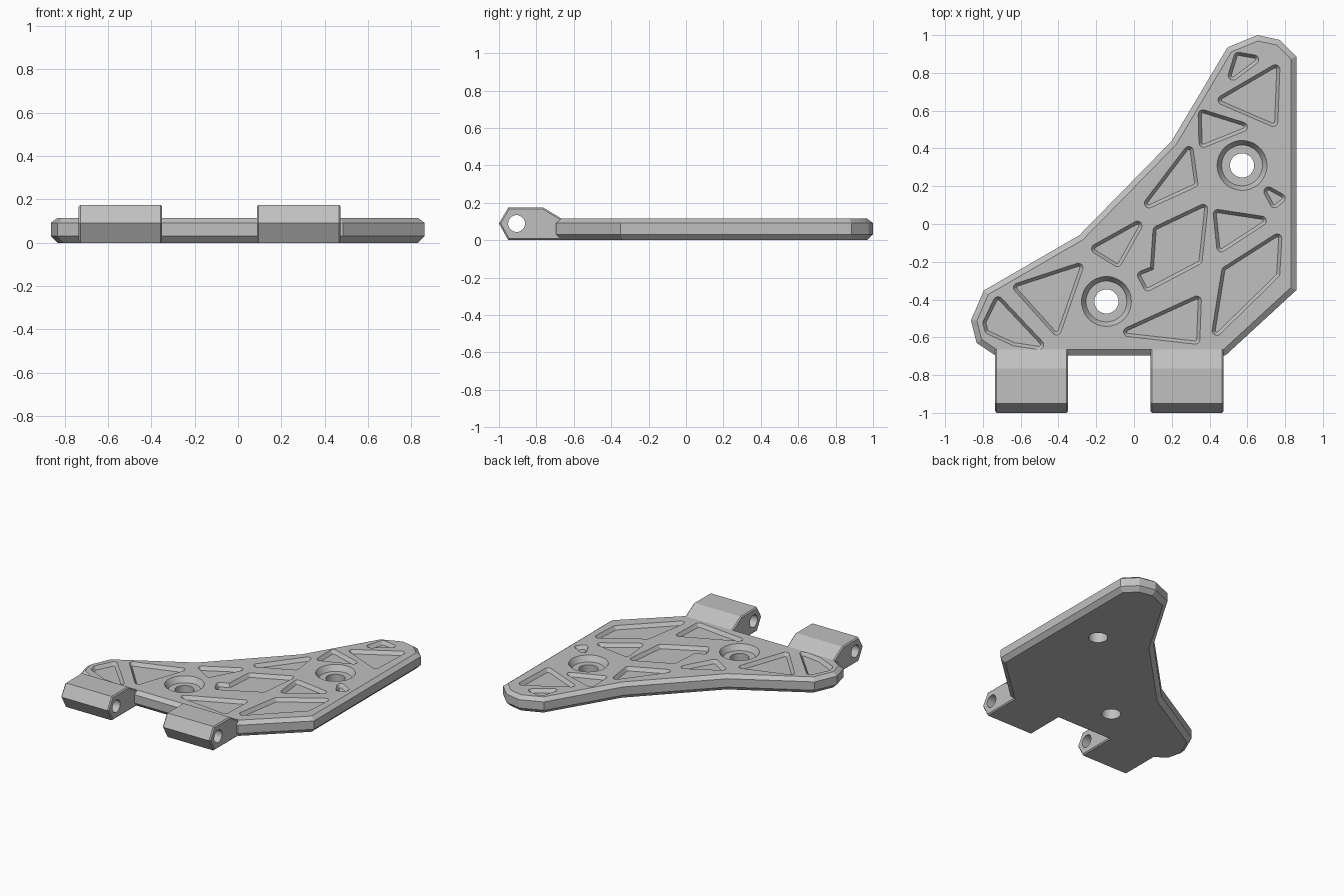
import bpy, bmesh, math
from mathutils import Vector

if "Cube" in bpy.data.objects:
    bpy.data.objects.remove(bpy.data.objects["Cube"])

TOP = 0.115
grey = bpy.data.materials.new("neutral grey")
grey.diffuse_color = (0.53, 0.53, 0.53, 1)
grey.use_nodes = True
grey.node_tree.nodes["Principled BSDF"].inputs["Base Color"].default_value = grey.diffuse_color


def ccw(pts):
    pts = [Vector(p) for p in pts]
    area = sum(a.cross(b) for a, b in zip(pts, pts[1:] + pts[:1]))
    return pts if area > 0 else pts[::-1]


def corners(pts):
    """Each point with the outward normals of its two edges (ccw polygon)."""
    n = len(pts)
    for i, p in enumerate(pts):
        a, b = (p - pts[i - 1]).normalized(), (pts[(i + 1) % n] - p).normalized()
        yield p, Vector((a.y, -a.x)), Vector((b.y, -b.x))


def offset(pts, d):
    return [p + (m + n) * d / (1 + m.dot(n)) for p, m, n in corners(pts)]


def arc_centres(pts, r):
    """Corner arc centres so that the rounded tips land on pts."""
    out = []
    for p, m, n in corners(pts):
        convex = m.cross(n) > 0
        out.append(p - ((m + n).normalized() * r if convex else (m + n) * r / (1 + m.dot(n))))
    return out


def rounded(centres, r, steps=8):
    out = []
    for p, m, n in corners(centres):
        if m.cross(n) > 0:
            a0, turn = math.atan2(m.y, m.x), math.acos(max(-1, min(1, m.dot(n))))
            for k in range(steps + 1):
                a = a0 + turn * k / steps
                out.append(p + Vector((math.cos(a), math.sin(a))) * r)
        else:
            out.append(p + (m + n) * r / (1 + m.dot(n)))
    return out


def circle(c, r, n=48):
    return [Vector((c[0] + r * math.cos(2 * math.pi * i / n),
                    c[1] + r * math.sin(2 * math.pi * i / n))) for i in range(n)]


def loft(bm, rings, axis="z"):
    """Capped skin through (outline, height) rings stacked along an axis."""
    loops = []
    for pts, h in rings:
        loops.append([bm.verts.new((p.x, p.y, h) if axis == "z" else (h, p.x, p.y)) for p in pts])
    n = len(loops[0])
    for lo, hi in zip(loops, loops[1:]):
        for i in range(n):
            j = (i + 1) % n
            bm.faces.new((lo[i], lo[j], hi[j], hi[i]))
    bm.faces.new(loops[0][::-1])
    bm.faces.new(loops[-1])


def make(name, bm):
    bmesh.ops.recalc_face_normals(bm, faces=bm.faces[:])
    me = bpy.data.meshes.new(name)
    bm.to_mesh(me)
    bm.free()
    me.materials.append(grey)
    ob = bpy.data.objects.new(name, me)
    bpy.context.collection.objects.link(ob)
    return ob


def cut(ob, cutter):
    """Subtract the cutter, bake the result, smooth the round walls."""
    mod = ob.modifiers.new("cut", "BOOLEAN")
    mod.operation, mod.solver, mod.object = "DIFFERENCE", "EXACT", cutter
    bpy.ops.object.select_all(action="DESELECT")
    bpy.context.view_layer.objects.active = ob
    ob.select_set(True)
    bpy.ops.object.modifier_apply(modifier="cut")
    bpy.data.objects.remove(cutter)
    bpy.ops.object.shade_smooth_by_angle(angle=math.radians(20))


# Plate with chamfered rim
outline = ccw([(.653, 1), (.77, .975), (.86, .885), (.86, -.35), (.485, -.695),
               (-.735, -.695), (-.833, -.63), (-.863, -.51), (-.795, -.352),
               (-.29, -.06), (.2, .44), (.495, .935)])
inner = offset(outline, -.03)
bm = bmesh.new()
loft(bm, [(inner, 0), (outline, .031), (outline, .092), (inner, TOP)])
plate = make("plate", bm)

# Weight-saving pockets and dished screw holes
pockets = [
    [(.54, .905), (.66, .875), (.51, .765)],
    [(.76, .84), (.75, .52), (.445, .655)],
    [(.35, .60), (.60, .515), (.355, .41)],
    [(.295, .41), (.335, .205), (.06, .095)],
    [(.38, .10), (.357, -.205), (.066, -.353), (.02, -.265), (.087, -.23), (.105, -.02)],
    [(.427, .07), (.70, .022), (.452, -.145)],
    [(.77, -.055), (.77, -.273), (.427, -.587), (.468, -.235)],
    [(.695, .19), (.80, .14), (.738, .087)],
    [(.035, .008), (-.082, -.225), (-.225, -.13)],
    [(-.277, -.215), (-.405, -.587), (-.637, -.33)],
    [(-.722, -.385), (-.48, -.65), (-.637, -.645), (-.785, -.575), (-.80, -.52)],
    [(.345, -.385), (.34, -.63), (-.055, -.575)],
]
bm = bmesh.new()
for pts in pockets:
    c = arc_centres(ccw(pts), .025)
    wide, narrow = rounded(c, .025), rounded(c, .008)
    loft(bm, [(narrow, TOP - .025), (wide, TOP), (wide, TOP + .03)])
for c in [(.572, .31), (-.146, -.41)]:
    loft(bm, [(circle(c, .064), -.05), (circle(c, .064), .075), (circle(c, .108), .075),
              (circle(c, .132), TOP), (circle(c, .132), TOP + .03)])
cut(plate, make("plate_cutter", bm))

# Hinge knuckles with a pin hole
profile = ccw([(-1, .09), (-.95, 0), (-.66, 0), (-.66, .112), (-.765, .175), (-.95, .175)])
slim = offset(profile, -.008)
for name, x0, x1 in [("left_hinge_knuckle", -.735, -.35), ("right_hinge_knuckle", .087, .473)]:
    bm = bmesh.new()
    loft(bm, [(slim, x0), (profile, x0 + .008), (profile, x1 - .008), (slim, x1)], "x")
    knuckle = make(name, bm)
    bm = bmesh.new()
    pin = circle((-.906, .089), .045, 32)
    loft(bm, [(pin, x0 - .1), (pin, x1 + .1)], "x")
    cut(knuckle, make("pin_cutter", bm))
